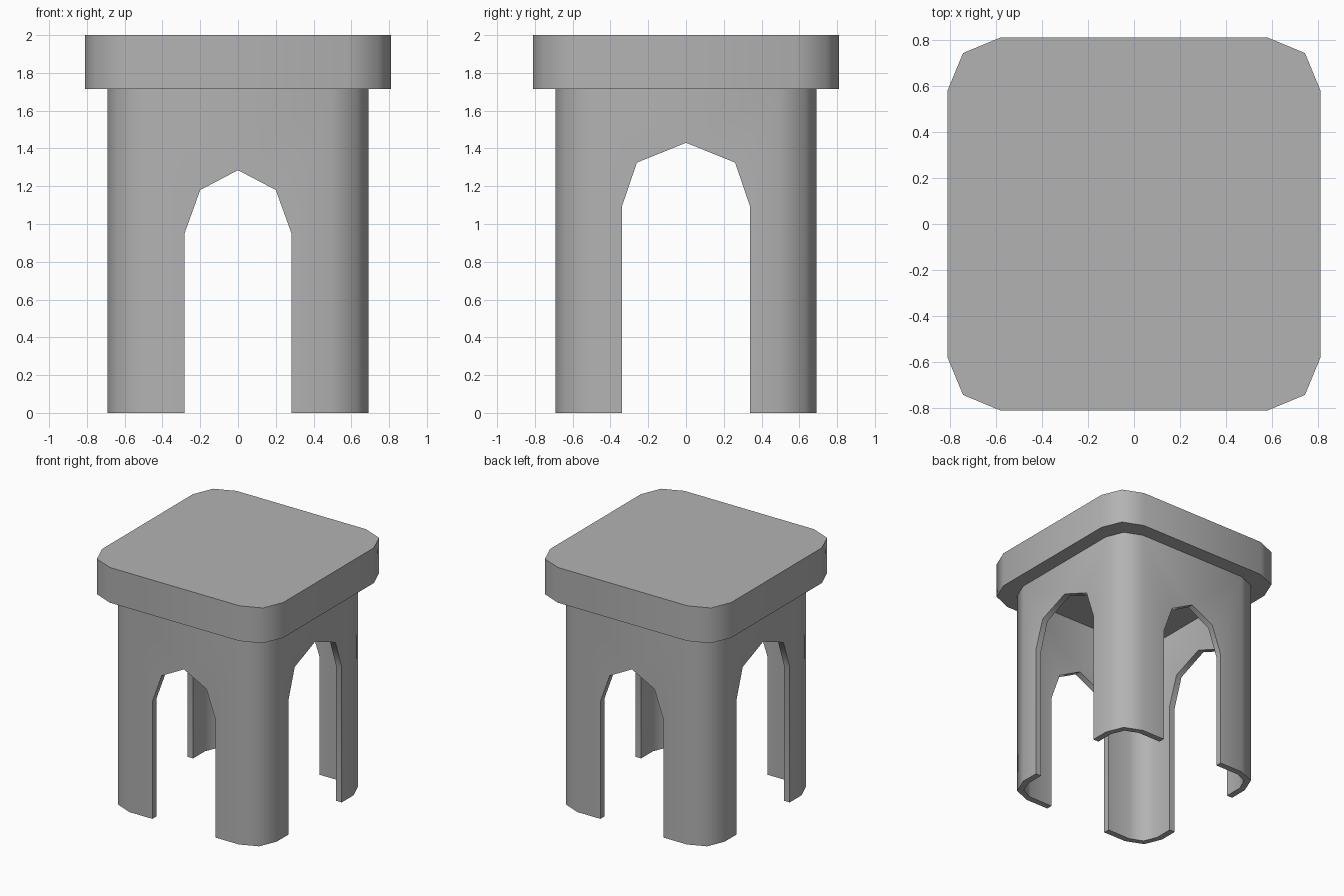
import bpy
import bmesh
from math import radians, pi, sin, cos
from mathutils import Matrix, Vector

cube = bpy.data.objects.get("Cube")
if cube:
    bpy.data.objects.remove(cube)

grey = bpy.data.materials.new("plain grey")
grey.use_nodes = True
colour = (0.45, 0.45, 0.45, 1)
grey.diffuse_color = colour
grey.node_tree.nodes["Principled BSDF"].inputs["Base Color"].default_value = colour


def prism(name, outline, low, high, turn=None):
    """Extrude a 2D outline from low to high along z, then optionally turn it."""
    bm = bmesh.new()
    face = bm.faces.new([bm.verts.new((x, y, low)) for x, y in outline])
    grown = bmesh.ops.extrude_face_region(bm, geom=[face])["geom"]
    verts = [v for v in grown if isinstance(v, bmesh.types.BMVert)]
    bmesh.ops.translate(bm, verts=verts, vec=Vector((0, 0, high - low)))
    bmesh.ops.recalc_face_normals(bm, faces=bm.faces)
    if turn:
        bm.transform(turn)
    mesh = bpy.data.meshes.new(name)
    bm.to_mesh(mesh)
    bm.free()
    mesh.materials.append(grey)
    obj = bpy.data.objects.new(name, mesh)
    bpy.context.collection.objects.link(obj)
    return obj


def rounded_square(half, radius):
    """Square outline whose corners are arcs of two segments."""
    points = []
    for corner in range(4):
        middle = pi / 4 + corner * pi / 2
        sx = 1 if cos(middle) > 0 else -1
        sy = 1 if sin(middle) > 0 else -1
        for step in (-1, 0, 1):
            a = middle + step * pi / 4
            points.append((sx * (half - radius) + radius * cos(a),
                           sy * (half - radius) + radius * sin(a)))
    return points


def arch(width, spring, shoulder_width, shoulder, peak):
    """Pointed arch outline reaching below the floor."""
    side = [(width, -0.2), (width, spring), (shoulder_width, shoulder)]
    return side + [(0, peak)] + [(-x, y) for x, y in reversed(side)]


def activate(obj):
    bpy.ops.object.select_all(action="DESELECT")
    obj.select_set(True)
    bpy.context.view_layer.objects.active = obj


def cut(obj, cutter):
    cutter.hide_render = True
    mod = obj.modifiers.new("cut", "BOOLEAN")
    mod.operation = "DIFFERENCE"
    mod.solver = "EXACT"
    mod.object = cutter
    activate(obj)
    bpy.ops.object.modifier_apply(modifier=mod.name)
    bpy.data.objects.remove(cutter)


# Seat slab
seat = prism("seat", rounded_square(0.81, 0.23), 1.715, 2)

# Hollow base with an arch through each pair of walls
base = prism("leg_base", rounded_square(0.69, 0.2), 0, 1.715)
upright = Matrix.Rotation(pi / 2, 4, "X")
sideways = Matrix.Rotation(pi / 2, 4, "Z") @ upright
cut(base, prism("hollow", rounded_square(0.64, 0.15), -0.2, 1.8))
cut(base, prism("front_arch", arch(0.283, 0.95, 0.2, 1.18, 1.285), -1, 1, upright))
cut(base, prism("side_arch", arch(0.34, 1.09, 0.26, 1.325, 1.43), -1, 1, sideways))

# Soft corners, crisp rims
for part in (seat, base):
    activate(part)
    bpy.ops.object.shade_smooth_by_angle(angle=radians(50))
